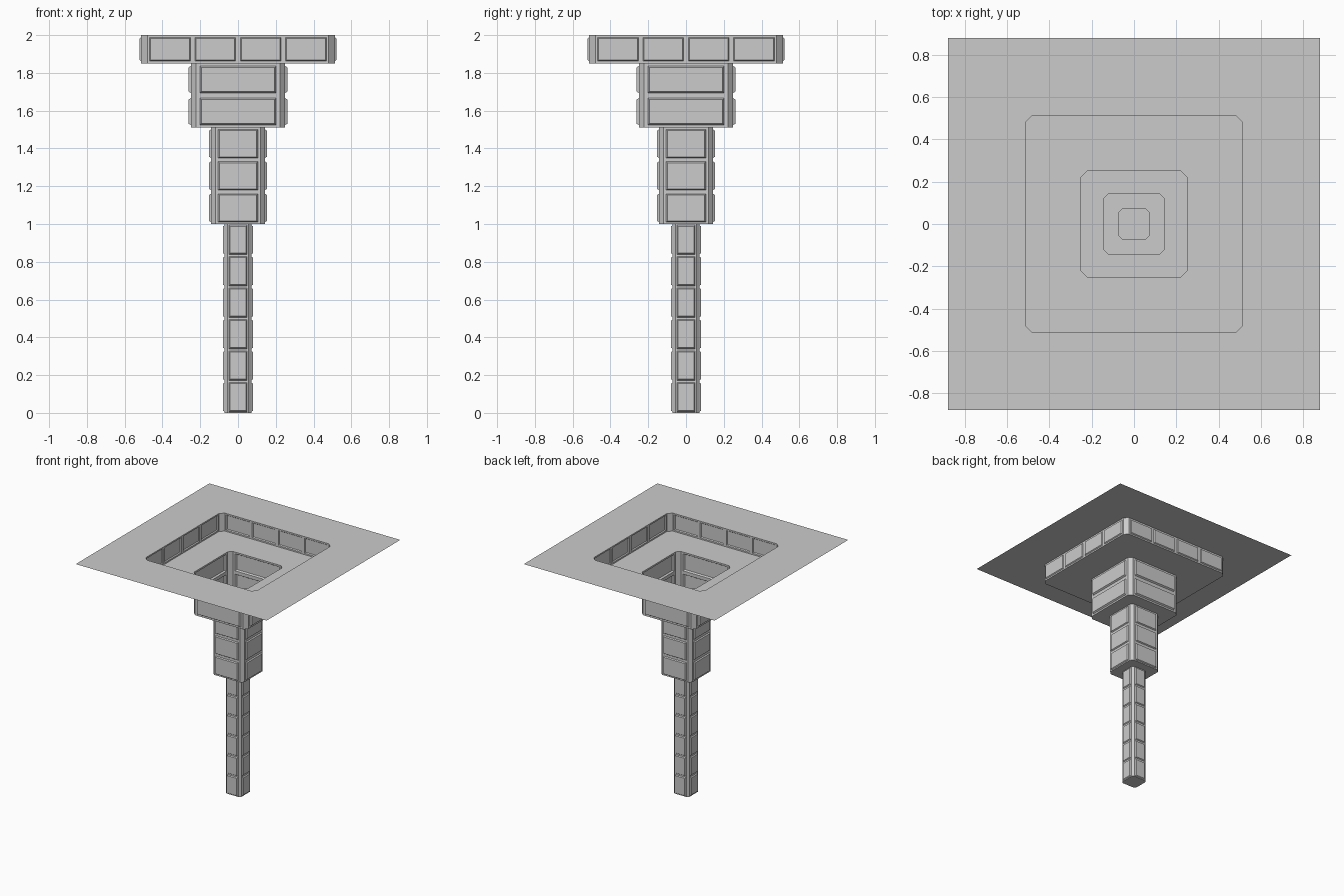
import bpy, bmesh
from mathutils import Matrix, Vector

if "Cube" in bpy.data.objects:
    bpy.data.objects.remove(bpy.data.objects["Cube"])


def quad(bm, rot, *pts):
    bm.faces.new([bm.verts.new(rot @ Vector(p)) for p in pts])


def rect(x, y0, y1, z0, z1):
    return [(x, y0, z0), (x, y0, z1), (x, y1, z1), (x, y1, z0)]


def ring(bm, rot, a, b):
    for i in range(4):
        j = (i + 1) % 4
        quad(bm, rot, a[i], a[j], b[j], b[i])


# One wall cell: flat frame, bevelled step and panel pushed outward
def panel(bm, rot, w, depth, y0, y1, z0, z1, my, mz, bevel):
    a = rect(w, y0, y1, z0, z1)
    b = rect(w, y0 + my, y1 - my, z0 + mz, z1 - mz)
    my, mz = my + bevel, mz + bevel
    c = rect(w + depth, y0 + my, y1 - my, z0 + mz, z1 - mz)
    ring(bm, rot, a, b)
    ring(bm, rot, b, c)
    quad(bm, rot, *c)


# One square shaft section with its surrounding ledge
def tier(name, outer, lip, w, c, z1, z0, foot, cols, rows, depth, my, mz, bevel):
    bm = bmesh.new()
    for k in range(4):
        rot = Matrix.Rotation(k * 1.5707963268, 3, 'Z')
        # mitred ledge
        quad(bm, rot, (outer, -outer, z1), (outer, outer, z1),
             (lip, lip, z1), (lip, -lip, z1))
        # flat borders above and below the wall, with corner triangles
        quad(bm, rot, (lip, -lip, z1), (lip, lip, z1), (w, c, z1), (w, -c, z1))
        quad(bm, rot, (lip, lip, z1), (c, w, z1), (w, c, z1))
        quad(bm, rot, (w, -c, z0), (w, c, z0), (foot, foot, z0), (foot, -foot, z0))
        quad(bm, rot, (w, c, z0), (c, w, z0), (foot, foot, z0))
        # chamfered corner
        quad(bm, rot, (w, c, z0), (w, c, z1), (c, w, z1), (c, w, z0))
        # panelled wall
        dy, dz = 2 * c / cols, (z1 - z0) / rows
        for i in range(cols):
            for j in range(rows):
                panel(bm, rot, w, depth, -c + i * dy, -c + (i + 1) * dy,
                      z0 + j * dz, z0 + (j + 1) * dz, my, mz, bevel)
    bmesh.ops.remove_doubles(bm, verts=bm.verts, dist=0.0002)
    me = bpy.data.meshes.new(name)
    bm.to_mesh(me)
    bm.free()
    ob = bpy.data.objects.new(name, me)
    bpy.context.collection.objects.link(ob)


tier("rim_tier", 0.88, 0.538, 0.513, 0.48, 2.0, 1.85, 0.472, 4, 1, 0.008, 0.012, 0.012, 0.006)
tier("upper_tier", 0.472, 0.274, 0.25, 0.222, 1.85, 1.51, 0.226, 1, 2, 0.013, 0.02, 0.014, 0.008)
tier("middle_tier", 0.226, 0.166, 0.144, 0.12, 1.51, 1.0, 0.115, 1, 3, 0.009, 0.015, 0.01, 0.006)
tier("lower_shaft", 0.115, 0.085, 0.071, 0.056, 1.0, 0.0, 0.053, 1, 6, 0.008, 0.008, 0.006, 0.006)

# Shaft floor
me = bpy.data.meshes.new("shaft_floor")
f = 0.053
me.from_pydata([(-f, -f, 0), (f, -f, 0), (f, f, 0), (-f, f, 0)], [], [(0, 1, 2, 3)])
bpy.context.collection.objects.link(bpy.data.objects.new("shaft_floor", me))
